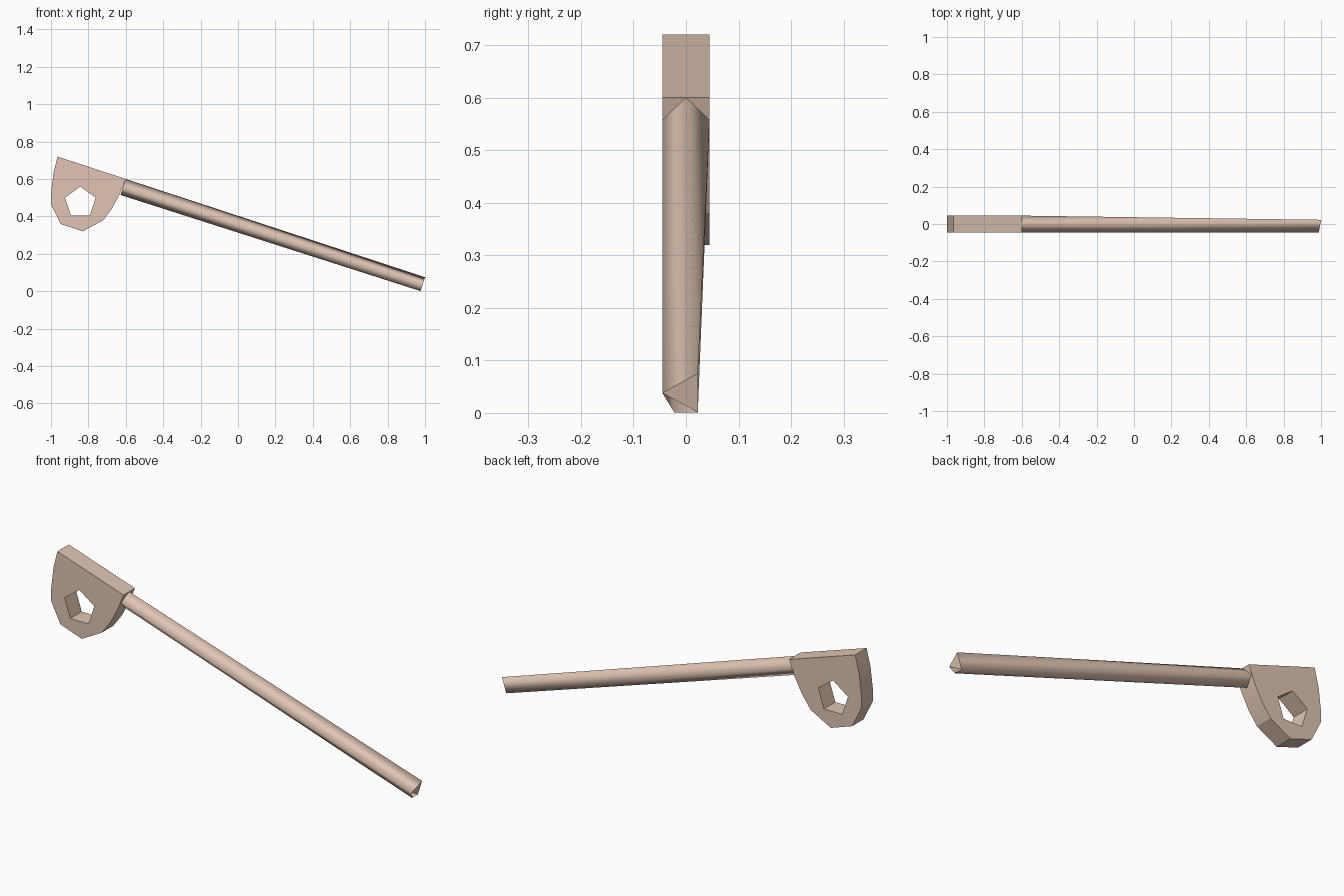
import bpy, bmesh, math
from mathutils import Vector

if "Cube" in bpy.data.objects:
    bpy.data.objects.remove(bpy.data.objects["Cube"])

HALF = 0.045  # half thickness of plate, radius of rod


def finish(bm, name):
    bmesh.ops.recalc_face_normals(bm, faces=bm.faces)
    mesh = bpy.data.meshes.new(name)
    bm.to_mesh(mesh)
    bm.free()
    mat = bpy.data.materials.get("tan") or bpy.data.materials.new("tan")
    mat.diffuse_color = (0.75, 0.56, 0.45, 1)
    mat.use_nodes = True
    mat.node_tree.nodes["Principled BSDF"].inputs["Base Color"].default_value = mat.diffuse_color
    mesh.materials.append(mat)
    obj = bpy.data.objects.new(name, mesh)
    bpy.context.collection.objects.link(obj)
    return obj


def loop_edges(bm, points):
    vs = [bm.verts.new((x, -HALF, z)) for x, z in points]
    return [bm.edges.new((a, b)) for a, b in zip(vs, vs[1:] + vs[:1])]


# Head plate: rounded outline with a five-sided hole
outline = [(-0.965, 0.72), (-0.60, 0.60), (-0.632, 0.52), (-0.672, 0.445),
           (-0.72, 0.38), (-0.83, 0.32), (-0.948, 0.36), (-1.0, 0.465),
           (-0.999, 0.53), (-0.987, 0.63)]
hole = [(-0.843 + 0.086 * math.sin(math.tau * i / 5),
         0.474 + 0.086 * math.cos(math.tau * i / 5)) for i in range(5)]
bm = bmesh.new()
edges = loop_edges(bm, outline) + loop_edges(bm, hole)
bmesh.ops.triangle_fill(bm, edges=edges, use_beauty=True, normal=(0, -1, 0))
out = bmesh.ops.extrude_face_region(bm, geom=bm.faces[:])
moved = [g for g in out["geom"] if isinstance(g, bmesh.types.BMVert)]
bmesh.ops.translate(bm, verts=moved, vec=(0, 2 * HALF, 0))
plate = finish(bm, "head_plate")
bpy.context.view_layer.objects.active = plate
plate.select_set(True)
bpy.ops.object.shade_smooth_by_angle(angle=math.radians(20))

# Rod: four-sided start at the plate, twisting into a clipped six-sided end
axis = Vector((1.6, 0, -0.525)).normalized()
up = Vector((-axis.z, 0, axis.x))
start = Vector((-0.60, 0, 0.60)) - up * HALF
end = Vector((0.988, 0, 0.038))
bm = bmesh.new()


def ring(center, degrees):
    return [bm.verts.new(center + HALF * (Vector((0, math.cos(math.radians(d)), 0))
                                          + up * math.sin(math.radians(d))))
            for d in degrees]


right, top, left, bottom = ring(start, (0, 90, 180, 270))
e_top, e_left, e_low_l, e_low_r = ring(end, (60, 180, 240, 300))
sides = [(top, left, e_left, e_top), (left, bottom, e_low_l, e_left),
         (bottom, e_low_r, e_low_l), (bottom, right, e_low_r),
         (right, e_top, e_low_r), (right, top, e_top)]
for f in sides:
    bm.faces.new(f).smooth = True
# Partial end cap, leaving the small notch open
bm.faces.new((e_top, e_left, e_low_r))
finish(bm, "rod")
